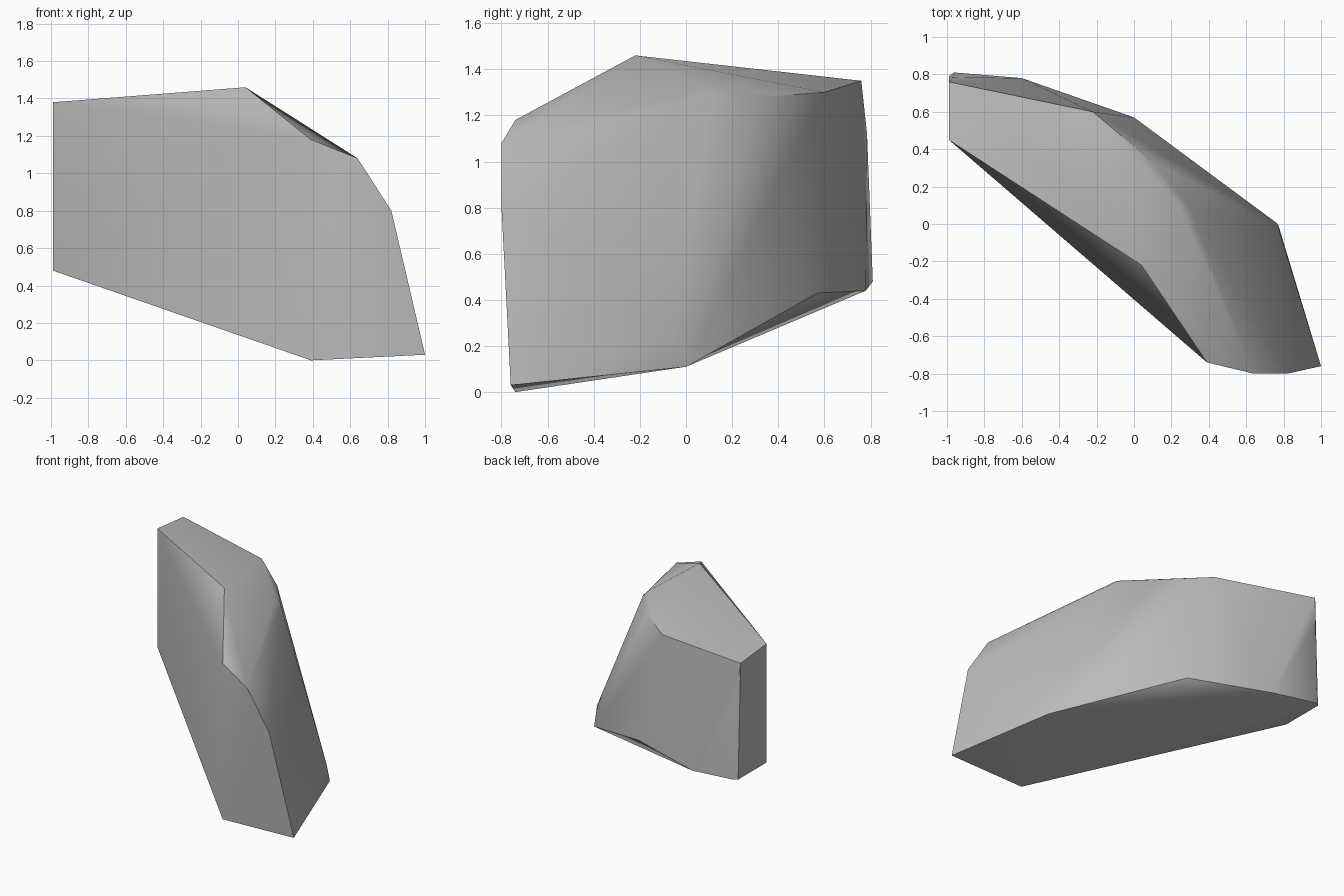
import bpy
import bmesh
import math

cube = bpy.data.objects.get("Cube")
if cube:
    bpy.data.objects.remove(cube, do_unlink=True)

# Stone colour
stone = bpy.data.materials.new("stone_grey")
stone.use_nodes = True
grey = (0.5, 0.5, 0.5, 1)
stone.diffuse_color = grey
stone.node_tree.nodes["Principled BSDF"].inputs["Base Color"].default_value = grey

# Corners of the boulder, by region
front_wall = [(-.99, .45, 1.38), (-.99, .45, .48), (.39, -.74, 0), (.39, -.74, 1.18)]
right_nose = [(.64, -.8, 1.08), (.82, -.8, .8), (1, -.76, .03)]
back_wall = [(.77, 0, .11), (.78, -.05, .25), (0, .57, .43), (-.6, .78, .44)]
left_end = [(-.96, .81, .48), (-.99, .79, .48), (-.97, .785, 1.12), (-.99, .76, 1.35)]
crown = [(.04, -.22, 1.46), (-.22, .6, 1.3), (.09, .34, 1.28), (.24, .1, 1.32), (.29, .1, 1.27)]

# Wrap the corners in one solid skin
bm = bmesh.new()
for corner in front_wall + right_nose + back_wall + left_end + crown:
    bm.verts.new(corner)
bmesh.ops.convex_hull(bm, input=bm.verts)
loose = [v for v in bm.verts if not v.link_faces]
bmesh.ops.delete(bm, geom=loose, context='VERTS')
bmesh.ops.dissolve_limit(bm, angle_limit=math.radians(1), verts=bm.verts, edges=bm.edges)
bmesh.ops.recalc_face_normals(bm, faces=bm.faces)

mesh = bpy.data.meshes.new("boulder")
bm.to_mesh(mesh)
bm.free()
mesh.materials.append(stone)
boulder = bpy.data.objects.new("boulder", mesh)
bpy.context.collection.objects.link(boulder)

# Soft facets with crisp main ridges
bpy.ops.object.select_all(action='DESELECT')
boulder.select_set(True)
bpy.context.view_layer.objects.active = boulder
bpy.ops.object.shade_smooth_by_angle(angle=math.radians(40))
